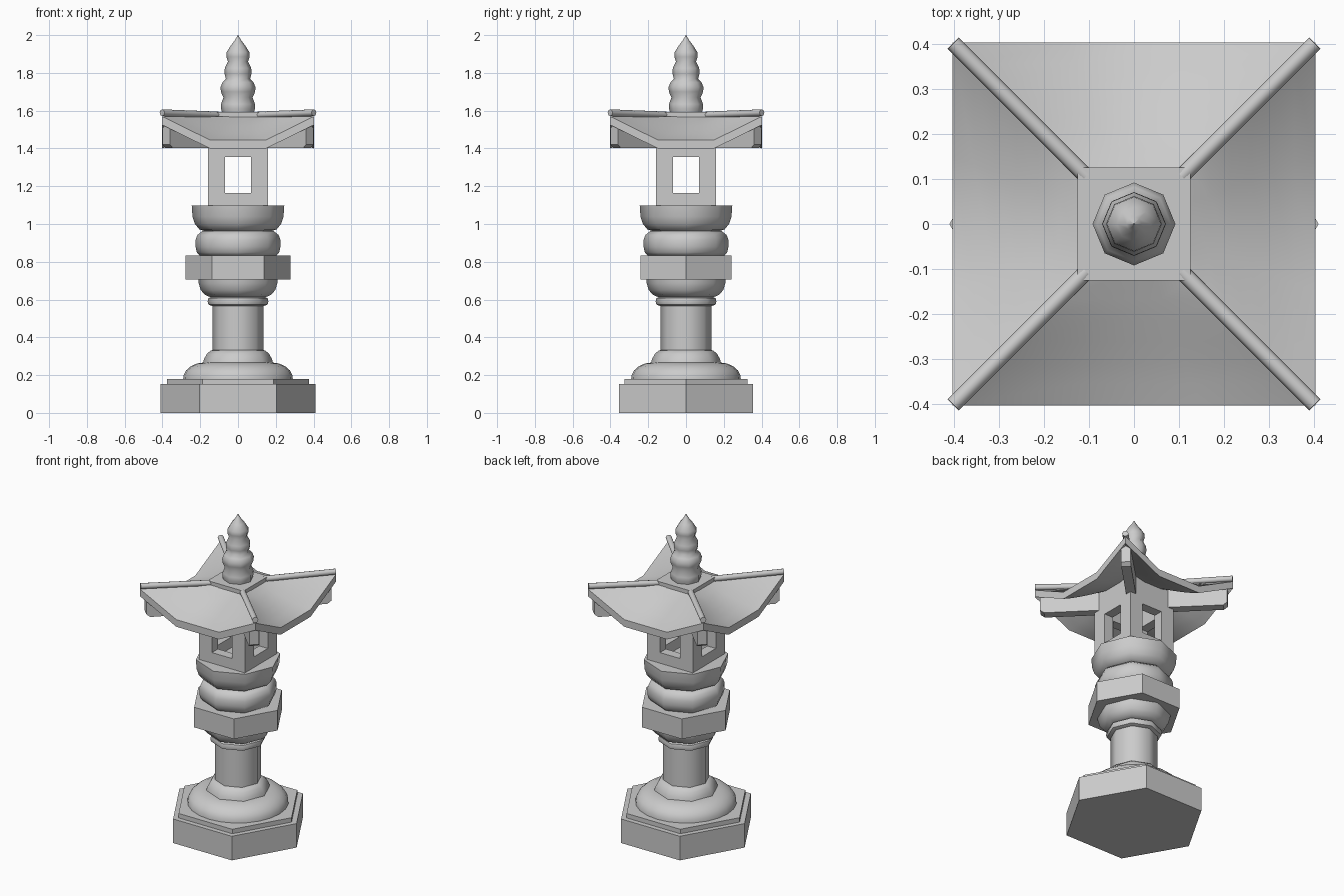
import bpy, bmesh, math
from mathutils import Matrix, Vector

cube = bpy.data.objects.get("Cube")
if cube:
    bpy.data.objects.remove(cube, do_unlink=True)

stone = bpy.data.materials.new("grey_stone")
stone.diffuse_color = (0.6, 0.6, 0.6, 1)
stone.use_nodes = True
bsdf = next(n for n in stone.node_tree.nodes if n.type == 'BSDF_PRINCIPLED')
bsdf.inputs["Base Color"].default_value = (0.6, 0.6, 0.6, 1)
bsdf.inputs["Roughness"].default_value = 0.8


def finish(name, bm, smooth=0):
    """Weld, orient and link a part; smooth is the sharp-edge angle in degrees."""
    bmesh.ops.remove_doubles(bm, verts=bm.verts, dist=0.0005)
    bmesh.ops.recalc_face_normals(bm, faces=bm.faces)
    me = bpy.data.meshes.new(name)
    bm.to_mesh(me)
    bm.free()
    me.materials.append(stone)
    if smooth:
        me.polygons.foreach_set("use_smooth", [True] * len(me.polygons))
        me.set_sharp_from_angle(angle=math.radians(smooth))
    ob = bpy.data.objects.new(name, me)
    bpy.context.scene.collection.objects.link(ob)
    return ob


def lathe(name, profile, sides, smooth=0):
    """Stack rings of (radius, height) with a corner on +x."""
    bm = bmesh.new()
    rings = []
    for r, z in profile:
        rings.append([bm.verts.new((r * math.cos(math.tau * i / sides),
                                    r * math.sin(math.tau * i / sides), z))
                      for i in range(sides)])
    for a, b in zip(rings, rings[1:]):
        for i in range(sides):
            j = (i + 1) % sides
            bm.faces.new((a[i], a[j], b[j], b[i]))
    bm.faces.new(rings[0][::-1])
    bm.faces.new(rings[-1])
    return finish(name, bm, smooth)


def quad(bm, *points):
    bm.faces.new([bm.verts.new(p) for p in points])


def turns():
    return [Matrix.Rotation(k * math.pi / 2, 4, 'Z') for k in range(4)]


# Hexagonal plinth and mid block
lathe("plinth", [(0.41, 0), (0.41, 0.152)], 6)
lathe("plinth_step", [(0.375, 0.152), (0.375, 0.18)], 6)
lathe("middle_block", [(0.277, 0.705), (0.277, 0.832)], 6)

# Turned pedestal and column
lathe("foot_moulding", [(0.29, 0.18), (0.288, 0.2), (0.275, 0.225), (0.25, 0.247),
                        (0.215, 0.262), (0.18, 0.267)], 24, 50)
lathe("column_foot", [(0.185, 0.265), (0.18, 0.285), (0.165, 0.312),
                      (0.145, 0.33), (0.135, 0.332)], 8, 50)
lathe("column", [(0.135, 0.33), (0.135, 0.58)], 8, 50)
lathe("collar", [(0.14, 0.567), (0.157, 0.574), (0.161, 0.59),
                 (0.157, 0.607), (0.14, 0.615)], 8, 50)
lathe("lower_bowl", [(0.145, 0.612), (0.175, 0.625), (0.197, 0.65),
                     (0.208, 0.685), (0.21, 0.71)], 8, 50)
lathe("cushion", [(0.2, 0.832), (0.218, 0.85), (0.225, 0.88), (0.225, 0.915),
                  (0.215, 0.942), (0.19, 0.962)], 8, 50)
lathe("upper_bowl", [(0.17, 0.96), (0.205, 0.972), (0.228, 1.0),
                     (0.241, 1.04), (0.245, 1.098)], 8, 50)

# Hollow lamp chamber with a window on each side
bm = bmesh.new()
OUT, INN, WIN = 0.16, 0.1, 0.07


def rect(half, depth, low, high):
    return [Vector(p) for p in ((-half, -depth, low), (half, -depth, low),
                                (half, -depth, high), (-half, -depth, high))]


loops = [rect(OUT, OUT, 1.098, 1.52), rect(WIN, OUT, 1.165, 1.355),
         rect(WIN, INN, 1.165, 1.355), rect(INN, INN, 1.098, 1.52)]
for turn in turns():
    for a, b in zip(loops, loops[1:]):
        for i in range(4):
            j = (i + 1) % 4
            quad(bm, turn @ a[i], turn @ a[j], turn @ b[j], turn @ b[i])
finish("lamp_chamber", bm)

# Roof with four sagging slopes and upturned corners
EAVE, TOP, THICK, RIDGE, SAG = 0.403, 0.12, 0.045, 1.57, 0.125
across = [-1, -0.37, 0.37, 1]
STEPS = 6


def slope_point(t, s, drop=0):
    w = EAVE + (TOP - EAVE) * s
    dip = SAG * min(1, (1 - abs(t)) / 0.63)
    return Vector((t * w, -w, RIDGE - dip * (1 - s ** 1.2) - drop))


bm = bmesh.new()
for turn in turns():
    for t0, t1 in zip(across, across[1:]):
        for k in range(STEPS):
            s0, s1 = k / STEPS, (k + 1) / STEPS
            for drop in (0, THICK):
                quad(bm, *[turn @ slope_point(t, s, drop) for t, s in
                           ((t0, s0), (t1, s0), (t1, s1), (t0, s1))])
        for s in (0, 1):
            quad(bm, *[turn @ slope_point(t, s, d) for t, d in
                       ((t0, 0), (t1, 0), (t1, THICK), (t0, THICK))])
finish("roof", bm, 35)

# Flat cap on the roof
bm = bmesh.new()
bmesh.ops.create_cube(bm, size=1, matrix=Matrix.Translation((0, 0, 1.557))
                      @ Matrix.Diagonal((0.25, 0.25, 0.07, 1)))
finish("roof_cap", bm)

# Ridge bars and the hip beams below them
beam = [(0.18, 1.402), (0.515, 1.402), (0.538, 1.42), (0.538, 1.53), (0.18, 1.53)]
corners = ("front_left", "back_left", "back_right", "front_right")
for k, corner in enumerate(corners):
    turn = Matrix.Rotation(math.radians(90 * k - 45), 4, 'Z')

    bm = bmesh.new()
    start, end = Vector((0.15, 0, 1.577)), Vector((0.568, 0, 1.589))
    aim = (end - start).to_track_quat('Z', 'Y').to_matrix().to_4x4()
    bmesh.ops.create_cone(bm, cap_ends=True, segments=8, radius1=0.018, radius2=0.018,
                          depth=(end - start).length,
                          matrix=turn @ Matrix.Translation((start + end) / 2) @ aim)
    finish("ridge_bar_" + corner, bm, 50)

    bm = bmesh.new()
    sides = [[bm.verts.new(turn @ Vector((d, y, z))) for d, z in beam]
             for y in (-0.028, 0.028)]
    for side in sides:
        bm.faces.new(side)
    for i in range(len(beam)):
        j = (i + 1) % len(beam)
        bm.faces.new((sides[0][i], sides[0][j], sides[1][j], sides[1][i]))
    finish("hip_beam_" + corner, bm)

# Stacked bulb finial
lathe("finial", [(0.082, 1.58), (0.09, 1.61), (0.09, 1.635), (0.077, 1.67),
                 (0.091, 1.7), (0.092, 1.725), (0.082, 1.75), (0.064, 1.768),
                 (0.071, 1.795), (0.07, 1.825), (0.053, 1.86), (0.062, 1.885),
                 (0.06, 1.91), (0.038, 1.945), (0.017, 1.972), (0.001, 2.0)], 8, 60)
